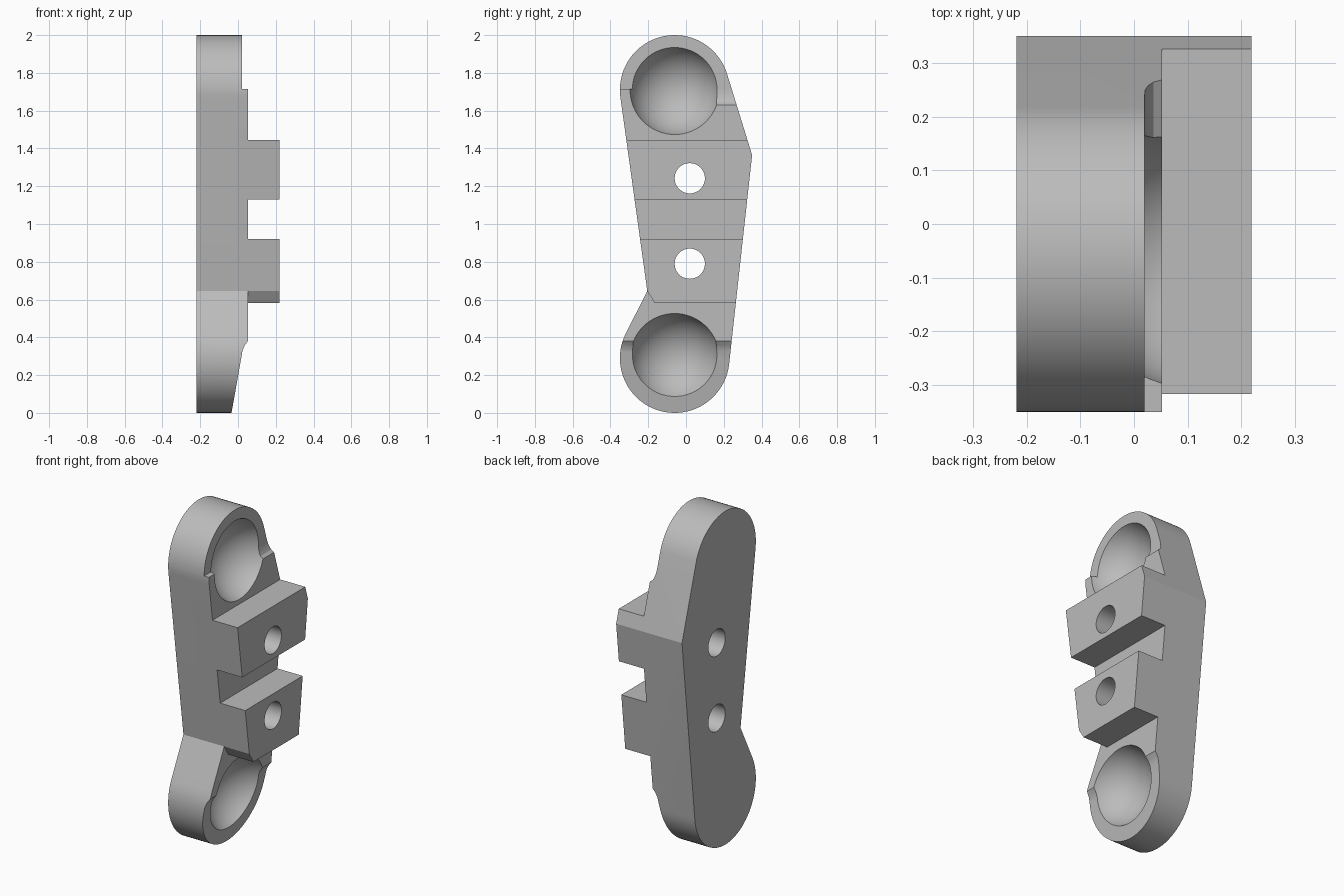
import bpy, bmesh, math
from mathutils import Matrix

old = bpy.data.objects.get("Cube")
if old:
    bpy.data.objects.remove(old, do_unlink=True)

# Material
grey = bpy.data.materials.new("plain_grey")
grey.use_nodes = True
grey.diffuse_color = (0.5, 0.5, 0.5, 1)
grey.node_tree.nodes["Principled BSDF"].inputs["Base Color"].default_value = (0.5, 0.5, 0.5, 1)

BACK, FRONT, FACE, STEP = -0.2185, 0.2185, 0.052, 0.02
RADIUS = 0.29
TOP, BOTTOM = (-0.06, 1.71), (-0.06, RADIUS)
WAIST, SHOULDER = (-0.205, 0.645), (0.35, 1.365)


def make_object(name, bm):
    bmesh.ops.recalc_face_normals(bm, faces=bm.faces)
    mesh = bpy.data.meshes.new(name)
    bm.to_mesh(mesh)
    bm.free()
    mesh.materials.append(grey)
    obj = bpy.data.objects.new(name, mesh)
    bpy.context.collection.objects.link(obj)
    return obj


def prism(name, points, vector):
    bm = bmesh.new()
    face = bm.faces.new([bm.verts.new(p) for p in points])
    ext = bmesh.ops.extrude_face_region(bm, geom=[face])
    bmesh.ops.translate(bm, vec=vector, verts=[v for v in ext["geom"] if isinstance(v, bmesh.types.BMVert)])
    return make_object(name, bm)


def across(name, profile, y0=-0.5, y1=0.5):
    """Extrude an (x, z) profile along y."""
    return prism(name, [(x, y0, z) for x, z in profile], (0, y1 - y0, 0))


def tangent_angle(point, centre, side):
    dy, dz = point[0] - centre[0], point[1] - centre[1]
    return math.atan2(dz, dy) + side * math.acos(RADIUS / math.hypot(dy, dz))


def arc(centre, start, end, steps=40):
    end = start + (end - start) % math.tau
    angles = [start + (end - start) * i / steps for i in range(steps + 1)]
    return [(centre[0] + RADIUS * math.cos(a), centre[1] + RADIUS * math.sin(a)) for a in angles]


# Plate outline: two round ends joined by tangent lines
outline = [SHOULDER]
outline += arc(TOP, tangent_angle(SHOULDER, TOP, 1), tangent_angle(WAIST, TOP, -1))
outline += [WAIST]
outline += arc(BOTTOM, tangent_angle(WAIST, BOTTOM, 1), tangent_angle(SHOULDER, BOTTOM, -1))
body = prism("socket_bracket", [(BACK, y, z) for y, z in outline], (FRONT - BACK, 0, 0))

# Upper step, slot between the ribs, and sloped lower end
cutters = [
    across("upper_cutter", [(FACE, 1.445), (FACE, 1.715), (STEP, 1.715),
                            (STEP, 2.1), (0.4, 2.1), (0.4, 1.445)]),
    across("upper_ramp_cutter", [(STEP, 1.72), (0.021, 1.69), (0.026, 1.665), (0.036, 1.643),
                                 (FACE, 1.63), (0.1, 1.63), (0.1, 1.72)], -0.06),
    across("slot_cutter", [(FACE, 0.92), (0.4, 0.92), (0.4, 1.13), (FACE, 1.13)]),
    across("lower_cutter", [(FACE, 0.582), (FACE, 0.38), (0.034, 0.355), (0.024, 0.33),
                            (-0.052, -0.1), (0.4, -0.1), (0.4, 0.582)]),
    # Bevelled corner of the lower rib
    prism("corner_cutter", [(FACE, -0.205, 0.645), (FACE, -0.163, 0.578),
                            (FACE, -0.4, 0.578), (FACE, -0.4, 0.645)], (0.4, 0, 0)),
]

# Ball sockets
for name, (y, z) in (("upper_socket_cutter", TOP), ("lower_socket_cutter", BOTTOM)):
    bm = bmesh.new()
    bmesh.ops.create_uvsphere(bm, u_segments=64, v_segments=32, radius=0.246,
                              matrix=Matrix.Translation((0.12, y, z)) @ Matrix.Rotation(math.pi / 2, 4, "Y"))
    cutters.append(make_object(name, bm))

# Bolt holes
for name, z in (("upper_hole_cutter", 1.242), ("lower_hole_cutter", 0.79)):
    bm = bmesh.new()
    bmesh.ops.create_cone(bm, cap_ends=True, segments=48, radius1=0.08, radius2=0.08, depth=1,
                          matrix=Matrix.Translation((0, 0.02, z)) @ Matrix.Rotation(math.pi / 2, 4, "Y"))
    cutters.append(make_object(name, bm))

# Carve the body, then discard the cutters
bpy.ops.object.select_all(action="DESELECT")
bpy.context.view_layer.objects.active = body
body.select_set(True)
for cutter in cutters:
    cutter.hide_render = True
    mod = body.modifiers.new(cutter.name, "BOOLEAN")
    mod.operation = "DIFFERENCE"
    mod.solver = "EXACT"
    mod.object = cutter
    bpy.ops.object.modifier_apply(modifier=mod.name)
    bpy.data.objects.remove(cutter, do_unlink=True)

bpy.ops.object.shade_smooth_by_angle(angle=math.radians(20))
